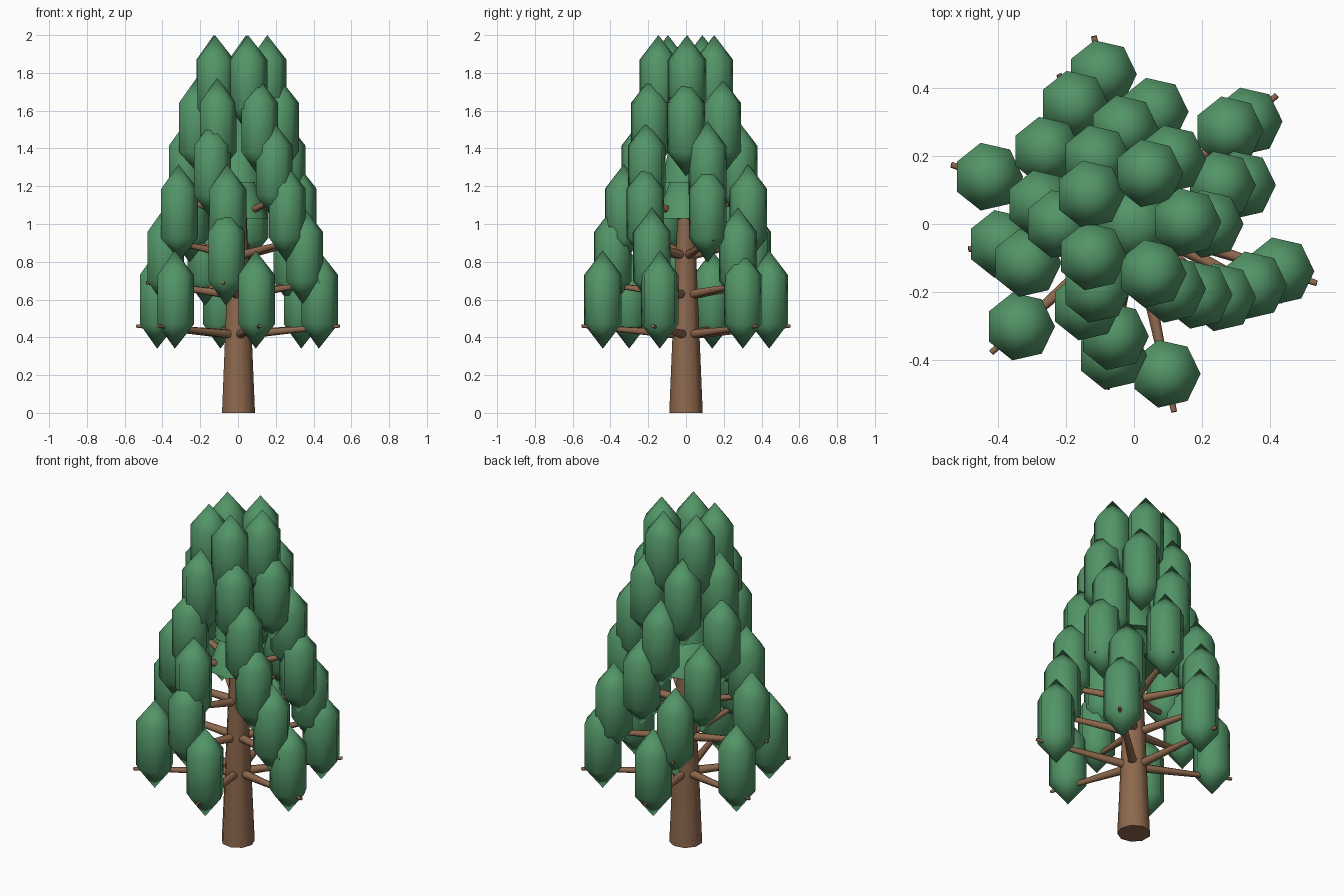
import bpy, bmesh
from math import radians, cos, sin, pi
from mathutils import Vector

if "Cube" in bpy.data.objects:
    bpy.data.objects.remove(bpy.data.objects["Cube"])


def material(name, rgb):
    m = bpy.data.materials.new(name)
    m.diffuse_color = (*rgb, 1)
    m.use_nodes = True
    m.node_tree.nodes["Principled BSDF"].inputs["Base Color"].default_value = m.diffuse_color
    return m


bark = material("bark", (0.27, 0.14, 0.075))
leaf = material("leaf", (0.085, 0.30, 0.135))


def lathe(name, profile, sides, mat):
    """Revolve (radius, z) points around z, closing both ends."""
    bm = bmesh.new()
    rings = []
    for r, z in profile:
        if r == 0:
            rings.append([bm.verts.new((0, 0, z))])
        else:
            rings.append([bm.verts.new((r * cos(2 * pi * i / sides), r * sin(2 * pi * i / sides), z))
                          for i in range(sides)])
    for a, b in zip(rings, rings[1:]):
        for i in range(sides):
            j = (i + 1) % sides
            quad = [a[i % len(a)], a[j % len(a)], b[j % len(b)], b[i % len(b)]]
            bm.faces.new(list(dict.fromkeys(quad)))
    for ring in (rings[0], rings[-1]):
        if len(ring) > 2:
            bm.faces.new(ring)
    bmesh.ops.recalc_face_normals(bm, faces=bm.faces)
    me = bpy.data.meshes.new(name)
    bm.to_mesh(me)
    bm.free()
    me.materials.append(mat)
    ob = bpy.data.objects.new(name, me)
    bpy.context.collection.objects.link(ob)
    bpy.ops.object.select_all(action='DESELECT')
    ob.select_set(True)
    bpy.context.view_layer.objects.active = ob
    bpy.ops.object.shade_smooth_by_angle(angle=radians(60))
    return ob


# Tapered trunk
lathe("trunk", [(0.09, 0), (0.035, 1.3)], 9, bark)

# Inner foliage core, two stacked cones
lathe("lower_core", [(0.16, 1.03), (0, 1.45)], 9, leaf)
lathe("upper_core", [(0.13, 1.22), (0, 1.85)], 9, leaf)

# Tiers of branches and leaf clusters: (count, start angle, cluster distance)
tiers = [(6, 42, 0.45), (5, 44.6, 0.392), (6, 20, 0.335),
         (5, 24, 0.28), (6, 0, 0.22), (5, 2, 0.155)]
for t, (count, start, dist) in enumerate(tiers):
    for k in range(count):
        a = radians(start + 360 * k / count)
        out = Vector((cos(a), sin(a), 0))

        # Seven-sided leaf cluster with pointed ends
        cluster = lathe("leaf_cluster", [(0, -0.26), (0.102, -0.13), (0.102, 0.13), (0, 0.26)], 7, leaf)
        cluster.location = out * dist + Vector((0, 0, 0.6 + 0.228 * t))

        # Branch poking through the cluster
        if t < 4:
            p = out * 0.03 + Vector((0, 0, 0.415 + 0.21 * t))
            q = out * dist * 1.255 + Vector((0, 0, 0.46 + 0.23 * t))
            branch = lathe("branch", [(0.025, 0), (0.009, (q - p).length)], 7, bark)
            branch.location = p
            branch.rotation_mode = 'QUATERNION'
            branch.rotation_quaternion = (q - p).to_track_quat('Z', 'Y')
